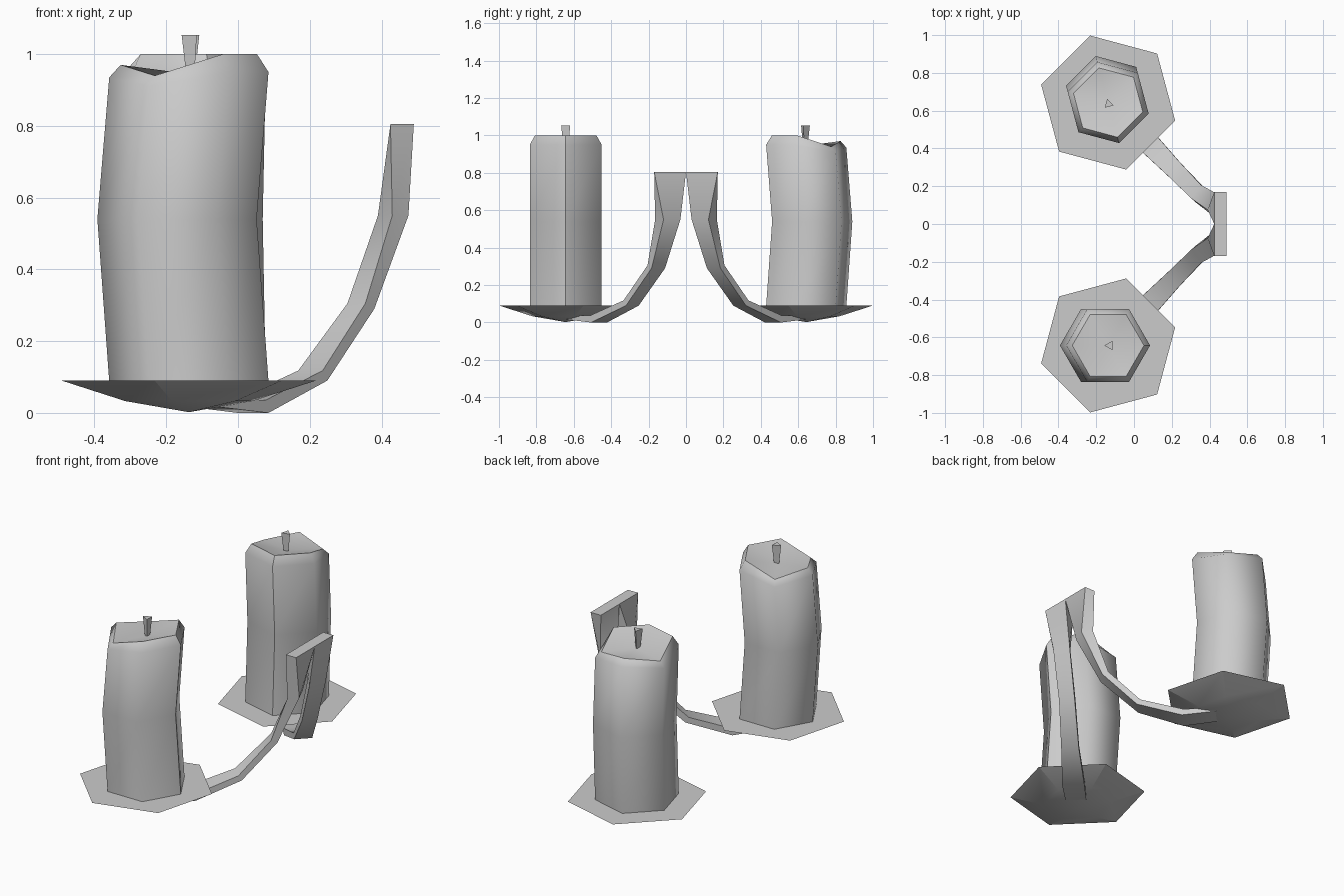
import bpy, bmesh, math
from mathutils import Matrix, Vector

if "Cube" in bpy.data.objects:
    bpy.data.objects.remove(bpy.data.objects["Cube"], do_unlink=True)

grey = bpy.data.materials.new("plain grey")
grey.use_nodes = True
grey.diffuse_color = (0.6, 0.6, 0.6, 1)
grey.node_tree.nodes["Principled BSDF"].inputs["Base Color"].default_value = (0.6, 0.6, 0.6, 1)


def finish(name, bm, place=None, smooth=True, angle=None):
    """Turn a bmesh into a named, coloured object."""
    bmesh.ops.recalc_face_normals(bm, faces=bm.faces)
    for f in bm.faces:
        f.smooth = smooth
    if angle:
        for e in bm.edges:
            e.smooth = e.calc_face_angle(0) < angle
    if place:
        bm.transform(place)
    mesh = bpy.data.meshes.new(name)
    bm.to_mesh(mesh)
    bm.free()
    mesh.materials.append(grey)
    obj = bpy.data.objects.new(name, mesh)
    bpy.context.collection.objects.link(obj)
    return obj


def hexagon(bm, radius, heights, shift=0):
    return [bm.verts.new((radius * math.cos(k * math.pi / 3) + shift,
                          radius * math.sin(k * math.pi / 3), z))
            for k, z in enumerate(heights)]


def bridge(bm, a, b):
    n = len(a)
    return [bm.faces.new((a[i], a[(i + 1) % n], b[(i + 1) % n], b[i])) for i in range(n)]


def fan(bm, ring, z):
    tip = bm.verts.new((0, 0, z))
    for i, v in enumerate(ring):
        bm.faces.new((v, ring[(i + 1) % len(ring)], tip))


def make_candle(name, place):
    # Bent six-sided body with a chamfered, partly melted rim and a sunken top
    bm = bmesh.new()
    rim_z = [1.0, 1.0, 0.94, 0.97, 0.94, 1.0]
    rings = [hexagon(bm, 0.222, [0.088] * 6),
             hexagon(bm, 0.222, [0.54] * 6, -0.033),
             hexagon(bm, 0.222, [0.95, 0.95, 0.91, 0.935, 0.91, 0.95]),
             hexagon(bm, 0.19, rim_z)]
    for low, high in zip(rings, rings[1:]):
        bridge(bm, low, high)
    bm.faces.new(rings[0])
    fan(bm, rings[-1], 0.945)
    # Sharp base, rim and one upright seam
    for ring in (rings[0], rings[-1]):
        for i in range(6):
            bm.edges.get((ring[i], ring[i - 1])).smooth = False
    for low, high in zip(rings, rings[1:]):
        bm.edges.get((low[0], high[0])).smooth = False
    finish(name, bm, place)


def make_wick(name, place):
    bm = bmesh.new()
    bmesh.ops.create_cone(bm, cap_ends=True, segments=3, radius1=0.014, radius2=0.028,
                          depth=0.12, matrix=Matrix.Translation((0.008, 0, 0.993))
                          @ Matrix.Rotation(math.pi / 2, 4, 'Z'))
    # Point the triangle towards the melted side
    left = min(v.co.x for v in bm.verts)
    if left > -0.018:
        bmesh.ops.rotate(bm, verts=bm.verts, cent=(0.008, 0, 0),
                         matrix=Matrix.Rotation(math.pi, 3, 'Z'))
    finish(name, bm, place, smooth=False)


def make_dish(name, place):
    # Shallow six-sided bowl underneath, flat on top
    bm = bmesh.new()
    mid, rim = hexagon(bm, 0.184, [0.033] * 6), hexagon(bm, 0.367, [0.09] * 6)
    fan(bm, mid, 0.002)
    bridge(bm, mid, rim)
    bm.faces.new(rim)
    finish(name, bm, place, angle=math.radians(13))
    

# Arm cross-sections: outer centre, inner centre, half width vector
SECTIONS = [
    ((0.49, 0.085, 0.805), (0.425, 0.085, 0.805), (0, 0.085, 0)),
    ((0.455, 0.075, 0.55), (0.41, 0.12, 0.55), (0.02, 0.045, 0)),
    ((0.355, 0.148, 0.29), (0.33, 0.17, 0.305), (0.025, 0.036, 0)),
    ((0.215, 0.287, 0.09), (0.202, 0.30, 0.118), (0.034, 0.034, 0)),
    ((0.042, 0.465, 0.0), (0.035, 0.472, 0.036), (0.043, 0.043, 0)),
    ((-0.09, 0.60, 0.016), (-0.09, 0.60, 0.04), (0.04, 0.04, 0)),
]


def make_arm(name, side):
    bm = bmesh.new()
    loops = []
    for outer, inner, half in SECTIONS:
        o, i, h = Vector(outer), Vector(inner), Vector(half)
        loops.append([bm.verts.new((p.x, p.y * side, p.z))
                      for p in (o - h, o + h, i + h, i - h)])
    for a, b in zip(loops, loops[1:]):
        bridge(bm, a, b)
    bm.faces.new(loops[0])
    bm.faces.new(loops[-1])
    finish(name, bm, angle=math.radians(40))


# Two candle holders, the back one turned
for label, side, turn, dish_turn in (("front", -1, 0, -45), ("back", 1, -75, 45)):
    centre = Matrix.Translation((-0.137, side * 0.643, 0))
    place = centre @ Matrix.Rotation(math.radians(turn), 4, 'Z')
    make_candle(label + "_candle", place)
    make_wick(label + "_wick", place)
    make_dish(label + "_dish", centre @ Matrix.Rotation(math.radians(dish_turn), 4, 'Z'))
    make_arm(label + "_arm", side)
